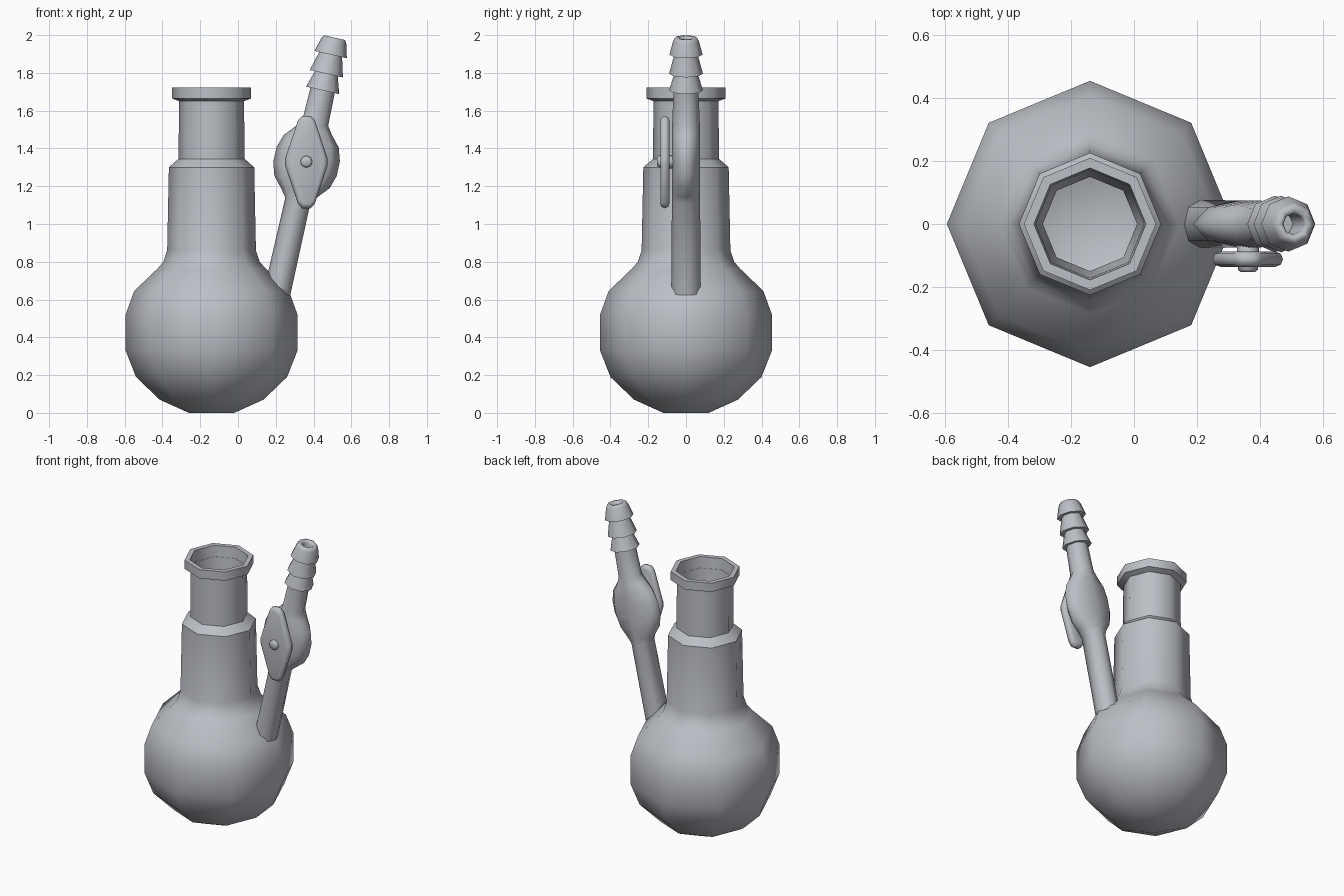
import bpy, bmesh, math
from mathutils import Matrix, Vector

if "Cube" in bpy.data.objects:
    bpy.data.objects.remove(bpy.data.objects["Cube"])

glass = bpy.data.materials.new("grey_glass")
glass.diffuse_color = (0.5, 0.52, 0.56, 1)
glass.use_nodes = True
glass.node_tree.nodes["Principled BSDF"].inputs["Base Color"].default_value = glass.diffuse_color


def loft(name, rings, sharp=(), matrix=Matrix()):
    """Skin a list of closed point rings, cap both ends, keep listed rings sharp."""
    bm = bmesh.new()
    vr = [[bm.verts.new(p) for p in ring] for ring in rings]
    n = len(vr[0])
    for a, b in zip(vr, vr[1:]):
        for i in range(n):
            j = (i + 1) % n
            bm.faces.new((a[i], a[j], b[j], b[i]))
    bm.faces.new(vr[0])
    bm.faces.new(vr[-1])
    for f in bm.faces:
        f.smooth = True
    for k in sharp:
        for i in range(n):
            bm.edges.get((vr[k][i], vr[k][(i + 1) % n])).smooth = False
    bmesh.ops.recalc_face_normals(bm, faces=bm.faces[:])
    bm.transform(matrix)
    me = bpy.data.meshes.new(name)
    bm.to_mesh(me)
    bm.free()
    me.materials.append(glass)
    ob = bpy.data.objects.new(name, me)
    bpy.context.collection.objects.link(ob)
    return ob


def oval(h, rx, ry=None, n=8):
    """Ring of n points at height h."""
    ry = rx if ry is None else ry
    return [(rx * math.cos(2 * math.pi * i / n), ry * math.sin(2 * math.pi * i / n), h)
            for i in range(n)]


# Flask: outer wall, rim, then tapered socket and hollow inside
flask = [(0, .12), (.07, .275), (.19, .40), (.33, .455), (.52, .455), (.645, .41),
         (.765, .285), (.80, .255), (.86, .235), (1.3, .226), (1.345, .175),
         (1.65, .172), (1.665, .21), (1.722, .21), (1.722, .178), (1.345, .15),
         (1.29, .2), (.86, .21), (.77, .25), (.63, .38), (.5, .43), (.34, .43),
         (.2, .37), (.09, .25), (.03, .1)]
loft("flask", [oval(z, r) for z, r in flask], (9, 10, 11, 12, 13, 14, 15, 16),
     Matrix.Translation((-.14, 0, 0)))

# Side arm: leaning tube with flattened valve bulb and three hose barbs
arm = [(-.71, .071, .077), (-.21, .068, .075), (-.17, .098, .075), (-.11, .15, .075),
       (-.04, .172, .075), (.04, .172, .075), (.11, .15, .075), (.17, .098, .075),
       (.21, .07, .073), (.387, .066, .066), (.387, .09, .09), (.477, .062, .062),
       (.477, .09, .09), (.581, .062, .062), (.581, .088, .088), (.655, .068, .068),
       (.673, .058, .058), (.673, .04, .04), (.655, .033, .033), (.5, .033, .033)]
lean = Vector((.225, 0, 1)).to_track_quat('Z', 'Y').to_matrix().to_4x4()
# rebuild the frame so the ring's wide axis stays in the x-z plane
d = Vector((.225, 0, 1)).normalized()
side = Vector((0, 1, 0)).cross(d)
frame = Matrix((side, (0, 1, 0), d)).transposed().to_4x4()
frame.translation = (.363, 0, 1.33)
loft("side_arm", [oval(*p) for p in arm], (0, 9, 10, 11, 12, 13, 14, 19), frame)

# Valve handle: long lozenge plate with rounded edge
half = [(.022, .245), (.045, .22), (.112, .02), (.112, -.02), (.045, -.22), (.022, -.245)]
outline = half + [(-x, z) for x, z in reversed(half)]
layers = [(-.088, .025), (-.094, .008), (-.112, 0), (-.13, .008), (-.136, .025)]
loft("valve_handle",
     [[(.362 + x * (1 - s / .112), y, 1.328 + z * (1 - s / .245)) for x, z in outline]
      for y, s in layers])

# Spindle through the handle with a domed end
turn = Matrix.Translation((.362, 0, 1.33)) @ Matrix.Rotation(math.pi / 2, 4, 'X')
pin = [(.03, .035), (.1, .035), (.1, .032), (.145, .032), (.153, .022)]
loft("valve_pin", [oval(h, r) for h, r in pin], (1, 2), turn)
